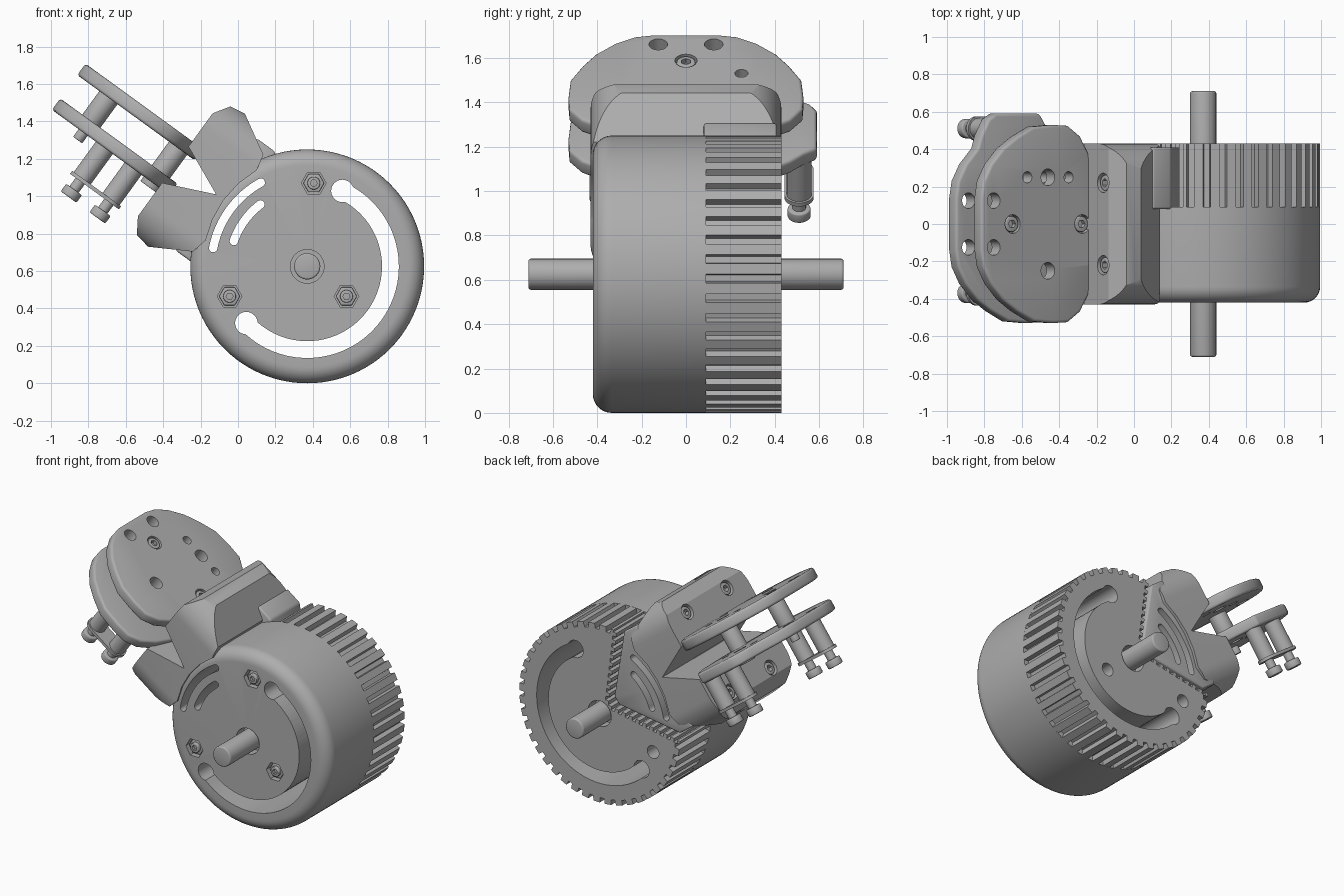
import bpy, bmesh, math
from math import cos, sin, pi, radians
from mathutils import Matrix, Vector

if "Cube" in bpy.data.objects:
    bpy.data.objects.remove(bpy.data.objects["Cube"])

grey = bpy.data.materials.new("machined_grey")
grey.use_nodes = True
COLOUR = (0.42, 0.42, 0.42, 1)
grey.diffuse_color = COLOUR
grey.node_tree.nodes["Principled BSDF"].inputs["Base Color"].default_value = COLOUR


def frame(x, y, z, origin):
    m = Matrix((x, y, z)).transposed().to_4x4()
    m.translation = origin
    return m


# Frames: wheel face seen from the front, and the arm leaning up to the right side
CENTRE = Vector((0.37, 0, 0.625))
TILT = radians(144)
U = Vector((cos(TILT), 0, sin(TILT)))
N = Vector((sin(TILT), 0, -cos(TILT)))
Y = Vector((0, 1, 0))
MID = CENTRE + 0.025 * N
WHEEL = frame(Vector((1, 0, 0)), Vector((0, 0, 1)), -Y, CENTRE)
ARM = frame(U, -Y, N, MID)
SIDE = frame(U, N, Y, MID)
END = frame(-Y, N, U, MID)


def finish(ob):
    for o in bpy.context.selected_objects:
        o.select_set(False)
    bpy.context.view_layer.objects.active = ob
    ob.select_set(True)
    bpy.ops.object.shade_smooth_by_angle(angle=radians(32))
    return ob


def bake(ob):
    dg = bpy.context.evaluated_depsgraph_get()
    mesh = bpy.data.meshes.new_from_object(ob.evaluated_get(dg))
    ob.modifiers.clear()
    ob.data = mesh


def prism(name, pts, z0, z1, mat, bevel=0):
    bm = bmesh.new()
    f = bm.faces.new([bm.verts.new((p[0], p[1], z0)) for p in pts])
    ext = bmesh.ops.extrude_face_region(bm, geom=[f])
    top = [v for v in ext["geom"] if isinstance(v, bmesh.types.BMVert)]
    bmesh.ops.translate(bm, verts=top, vec=(0, 0, z1 - z0))
    bmesh.ops.recalc_face_normals(bm, faces=bm.faces)
    bm.transform(mat)
    me = bpy.data.meshes.new(name)
    bm.to_mesh(me)
    bm.free()
    me.materials.append(grey)
    ob = bpy.data.objects.new(name, me)
    bpy.context.collection.objects.link(ob)
    if bevel:
        mod = ob.modifiers.new("bevel", "BEVEL")
        mod.width, mod.segments, mod.limit_method = bevel, 3, "ANGLE"
        mod.angle_limit = radians(40)
        bake(ob)
    return finish(ob)


def ring(r, x=0, y=0, n=32):
    return [(x + r * cos(2 * pi * i / n), y + r * sin(2 * pi * i / n)) for i in range(n)]


def polar(r, deg):
    return r * cos(radians(deg)), r * sin(radians(deg))


def rod(name, x, y, r, z0, z1, mat, bevel=0, n=32):
    return prism(name, ring(r, x, y, n), z0, z1, mat, bevel)


def boolean(ob, cutters, op="DIFFERENCE"):
    for c in cutters:
        mod = ob.modifiers.new("bool", "BOOLEAN")
        mod.operation, mod.solver, mod.object = op, "EXACT", c
        bake(ob)
        bpy.data.objects.remove(c)
    return finish(ob)


def arc_slot(r, width, a0, a1):
    """Curved slot outline with round ends."""
    h, n = width / 2, 40
    out = [polar(r + h, a0 + (a1 - a0) * i / n) for i in range(n + 1)]
    inn = [polar(r - h, a1 - (a1 - a0) * i / n) for i in range(n + 1)]
    def cap(a, start):
        cx, cy = polar(r, a)
        return [(cx + p[0], cy + p[1]) for p in (polar(h, start + 22.5 * i) for i in range(1, 8))]
    return out + cap(a1, a1) + inn + cap(a0, a0 + 180)


def socket_screw(name, x, y, r, z0, z1, mat):
    s = rod(name, x, y, r, z0, z1, mat, 0.005)
    return boolean(s, [rod("hex", x, y, r * 0.55, z1 - 0.03, z1 + 0.02, mat, n=6)])


def wheel_cutters():
    cut = [prism("slot", arc_slot(0.445, 0.09, -137, 65), -1, 1, WHEEL)]
    cut += [rod("slot_end", *polar(0.445, a), 0.06, -1, 1, WHEEL) for a in (-137, 65)]
    return cut


def small_slots():
    return [prism("slot", arc_slot(r, 0.045, 144 - s, 144 + s), -1, 1, WHEEL)
            for r, s in ((0.415, 17), (0.512, 25))]


# Smooth housing with a rounded front edge, turned on the wheel axis
R, FRONT, STEP, BACK, ROUND = 0.625, 0.42, -0.09, -0.43, 0.085
profile = [(0, STEP), (R, STEP)]
profile += [(R - ROUND + ROUND * cos(a), FRONT - ROUND + ROUND * sin(a))
            for a in (pi / 16 * i for i in range(9))] + [(0, FRONT)]
bm = bmesh.new()
vs = [bm.verts.new((r, 0, z)) for r, z in profile]
edges = [bm.edges.new(p) for p in zip(vs, vs[1:])]
bmesh.ops.spin(bm, geom=vs + edges, axis=(0, 0, 1), cent=(0, 0, 0), angle=2 * pi, steps=96)
bmesh.ops.remove_doubles(bm, verts=bm.verts, dist=0.0001)
bmesh.ops.recalc_face_normals(bm, faces=bm.faces)
bm.transform(WHEEL)
me = bpy.data.meshes.new("housing")
bm.to_mesh(me)
bm.free()
me.materials.append(grey)
housing = bpy.data.objects.new("housing", me)
bpy.context.collection.objects.link(housing)
nuts = [(0.035, 0.445), (-0.415, -0.16), (0.21, -0.16)]
boolean(housing, wheel_cutters() + small_slots()
        + [rod("shaft_recess", 0, 0, 0.09, FRONT - 0.08, 1, WHEEL)]
        + [rod("nut_pocket", x, y, 0.066, FRONT - 0.05, 1, WHEEL, n=6) for x, y in nuts])
for x, y in nuts:
    rod("hex_nut", x, y, 0.056, FRONT - 0.06, FRONT - 0.02, WHEEL, 0.005, 6)
    socket_screw("nut_screw", x, y, 0.034, FRONT - 0.06, FRONT, WHEEL)

# Toothed pulley behind the housing, with a ribbed wedge-shaped pocket
TEETH = 44
outline = []
for i in range(TEETH):
    for t, r in ((0, R), (0.55, R), (0.6, R - 0.035), (0.95, R - 0.035)):
        outline.append(polar(r, (i + t) * 360 / TEETH))
pulley = prism("toothed_pulley", outline, BACK, STEP, WHEEL)


def ribbed_edge(side):
    a, pts = radians(47) * side, []
    for i in range(11):
        for t, d in ((0, 0), (0.5, 0), (0.5, 0.025), (1, 0.025)):
            s = (i + t) * 0.055
            pts.append((0.1 + s * cos(a) - d * abs(sin(a)), s * sin(a) + side * d * cos(a)))
    return pts + [(0.9, side * 0.75)]


pocket = prism("pocket", ribbed_edge(1) + ribbed_edge(-1)[::-1], -1, 1, SIDE)
boolean(pulley, [pocket] + wheel_cutters()
        + [rod("shaft_recess", 0, 0, 0.09, -1, BACK + 0.08, WHEEL)]
        + [rod("back_hole", x, y, 0.045, -1, BACK + 0.15, WHEEL) for x, y in nuts[1:]])

# Wedge clamp that sits in the pocket
wedge = prism("wedge_clamp", [(0.16, -0.03), (0.16, 0.03), (0.5, 0.37), (0.62, 0.37),
                              (0.62, -0.37), (0.5, -0.37)][::-1], 0.08, 0.41, SIDE, 0.012)
boolean(wedge, small_slots())
rod("shaft", 0, 0, 0.07, -0.71, 0.71, WHEEL, 0.01, 48)

# V-shaped bracket with two rounded wings
half = [(0.62, 0), (0.89, 0.12), (0.89, 0.34), (0.835, 0.425), (0.75, 0.44), (0.54, 0.32)]
inner = [polar(0.57, a) for a in (24, 12, 0, -12, -24)]
bracket = prism("wing_bracket", half + inner + [(u, -m) for u, m in half[:0:-1]],
                -0.43, 0.43, SIDE)
rounded = []
for sx, sy, a0 in ((1, 1, 0), (-1, 1, 90), (-1, -1, 180), (1, -1, 270)):
    for i in range(13):
        px, py = polar(0.2, a0 + 7.5 * i)
        rounded.append((sx * 0.23 + px, sy * 0.25 + py))
boolean(bracket, [prism("round_off", rounded, 0, 2, END)], "INTERSECT")
wing_spots = [(v, m) for v in (-0.22, 0.22) for m in (-0.29, 0.29)]
boolean(bracket, [rod("bore", v, m, 0.052, 0.85, 1, END) for v, m in wing_spots])
for v, m in wing_spots:
    socket_screw("wing_screw", v, m, 0.042, 0.84, 0.88, END)

# Two spaced oval plates; the lower one has an ear
edge = [(0.82, 0.1), (0.835, 0.22), (0.88, 0.37), (0.94, 0.47), (1.02, 0.525), (1.12, 0.53),
        (1.25, 0.52), (1.36, 0.465), (1.45, 0.405), (1.53, 0.32), (1.58, 0.23), (1.596, 0.14)]
ear = edge[:4] + [(1.0, 0.53), (1.04, 0.59), (1.33, 0.59), (1.38, 0.56), (1.43, 0.47)] + edge[8:]
holes = [(1.157, 0.25, 0.045), (1.157, -0.25, 0.045), (1.515, 0.125, 0.042),
         (1.515, -0.125, 0.042), (1.293, -0.25, 0.03), (1.02, -0.25, 0.03)]
for name, far, z0, z1 in (("upper_plate", edge, 0.08, 0.155), ("lower_plate", ear, -0.15, -0.075)):
    plate = prism(name, edge + [(u, -v) for u, v in far[::-1]], z0, z1, ARM, 0.016)
    cut = [rod("hole", u, v, r, -1, 1, ARM) for u, v, r in holes]
    if far is edge:
        cut += [rod("bore", u, 0, 0.05, z1 - 0.03, 1, ARM) for u in (1.39, 0.93)]
    boolean(plate, cut)

# Standoffs and their screws
for u, low in ((1.39, -0.08), (0.93, -0.18)):
    rod("standoff", u, 0, 0.06, low, 0.09, ARM, 0.005)
    socket_screw("standoff_screw", u, 0, 0.042, 0.11, 0.15, ARM)
rod("screw_tip", 1.39, 0, 0.03, -0.2, -0.14, ARM, 0.005)

# Pairs of hanging posts with a strap and bolts
for v in (-0.51, 0.37):
    strap = [(1.155 + (0.095 if x > 0 else -0.095) + x, v + y) for x, y in ring(0.066, n=30)]
    prism("post_strap", strap, -0.37, -0.35, ARM)
    for u in (1.25, 1.06):
        rod("post", u, v, 0.056, -0.355, -0.14, ARM)
        rod("bolt_neck", u, v, 0.03, -0.45, -0.36, ARM)
        rod("bolt_head", u, v, 0.052, -0.475, -0.425, ARM, 0.008)
